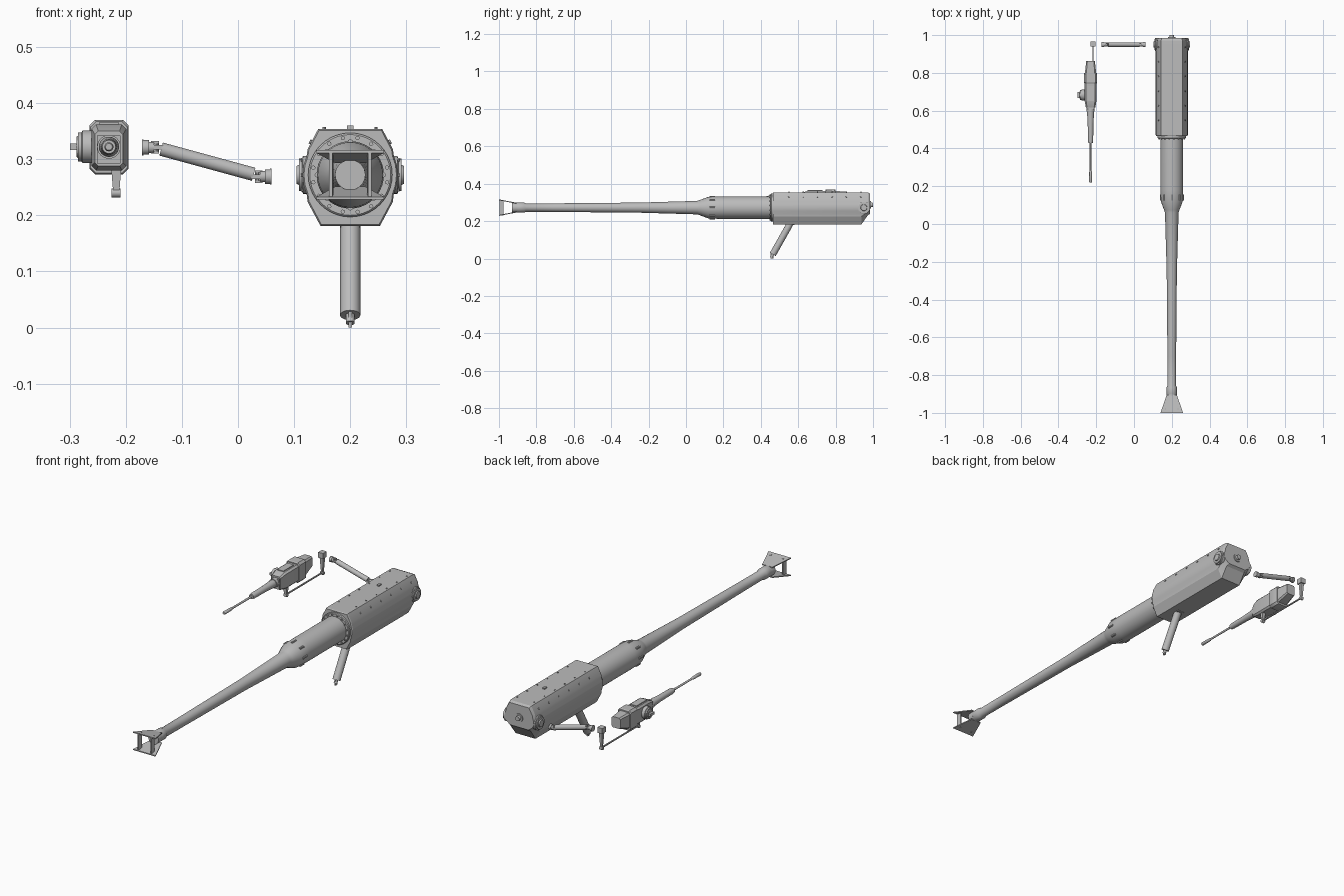
import bpy, bmesh, math
from mathutils import Vector

if "Cube" in bpy.data.objects:
    bpy.data.objects.remove(bpy.data.objects["Cube"])


def material(name, v):
    m = bpy.data.materials.new(name)
    m.diffuse_color = (v, v, v, 1)
    m.use_nodes = True
    m.node_tree.nodes["Principled BSDF"].inputs["Base Color"].default_value = m.diffuse_color
    return m


GREY = material("plain grey", 0.5)


def loft(name, rings, angle=30):
    """Skin a list of equal-length point rings and cap both ends."""
    bm = bmesh.new()
    vs = [[bm.verts.new(p) for p in r] for r in rings]
    n = len(rings[0])
    for a, b in zip(vs, vs[1:]):
        for i in range(n):
            j = (i + 1) % n
            bm.faces.new((a[i], a[j], b[j], b[i]))
    bm.faces.new(vs[0])
    bm.faces.new(vs[-1])
    bmesh.ops.recalc_face_normals(bm, faces=bm.faces)
    me = bpy.data.meshes.new(name)
    bm.to_mesh(me)
    bm.free()
    ob = bpy.data.objects.new(name, me)
    bpy.context.collection.objects.link(ob)
    me.materials.append(GREY)
    bpy.ops.object.select_all(action='DESELECT')
    ob.select_set(True)
    bpy.context.view_layer.objects.active = ob
    bpy.ops.object.shade_smooth_by_angle(angle=math.radians(angle))
    return ob


def turned(name, origin, axis, profile, seg=32):
    """Round part: profile is (distance along axis, radius)."""
    o, d = Vector(origin), Vector(axis).normalized()
    u = d.orthogonal().normalized()
    w = d.cross(u)
    ring = [2 * math.pi * i / seg for i in range(seg)]
    return loft(name, [[o + d * t + (u * math.cos(a) + w * math.sin(a)) * r for a in ring]
                       for t, r in profile])


def rod(name, p, q, r, r2=None, seg=20):
    d = Vector(q) - Vector(p)
    return turned(name, p, d, [(0, r), (d.length, r2 or r)], seg)


def box(name, c, s):
    x, y, z = c
    a, b, h = (k / 2 for k in s)
    sq = ((-a, -b), (a, -b), (a, b), (-a, b))
    return loft(name, [[(x + i, y + j, z + k) for i, j in sq] for k in (-h, h)])


CX, CZ = 0.2, 0.272
Y = (0, 1, 0)

# Main housing: flat top and bottom, rounded sides, sloped lower rear
half = [(0.053, -0.091), (0.076, -0.048)]
half += [(0.085 * math.cos(math.radians(a)), 0.085 * math.sin(math.radians(a)))
         for a in range(-24, 25, 12)]
half += [(0.076, 0.046), (0.057, 0.082)]
outline = half + [(-x, z) for x, z in reversed(half)]


def housing_ring(y, s, low):
    return [(CX + x * s, y, CZ + z * (low if z < 0 else s)) for x, z in outline]


loft("housing", [housing_ring(0.465, 0.97, 0.97), housing_ring(0.471, 1, 1),
                 housing_ring(0.937, 1, 1), housing_ring(0.972, 0.99, 0.45),
                 housing_ring(0.985, 0.92, 0.35)], 20)

# Rivets along the upper slopes, and top centre
for i in range(6):
    y = 0.55 + 0.077 * i
    for s in (-1, 1):
        n = Vector((s * 0.88, 0, 0.47))
        rod("rivet", Vector((CX + s * 0.069, y, CZ + 0.058)), Vector((CX + s * 0.069, y, CZ + 0.058)) + n * 0.004, 0.004, seg=8)
        rod("top_rivet", (CX + s * 0.046, y, 0.352), (CX + s * 0.046, y, 0.357), 0.003, seg=8)
box("top_catch", (CX, 0.79, 0.356), (0.012, 0.02, 0.008))

# Trunnion hubs at the rear sides
for s in (-1, 1):
    turned("trunnion_hub", (CX, 0.951, 0.272), (s, 0, 0),
           [(0.07, 0.034), (0.084, 0.034), (0.086, 0.029), (0.091, 0.029), (0.091, 0.018), (0.096, 0.016)], 24)
    for i in range(6):
        a = i * math.pi / 3
        p = Vector((CX + s * 0.084, 0.951 + 0.031 * math.cos(a), 0.272 + 0.031 * math.sin(a)))
        rod("hub_bolt", p, p + Vector((s * 0.004, 0, 0)), 0.003, seg=6)

# Rear knob
turned("rear_knob", (CX, 0.975, 0.287), Y, [(0, 0.02), (0.014, 0.02), (0.014, 0.012), (0.025, 0.011)], 20)

# Front flange with bolt circle
turned("front_flange", (CX, 0.453, CZ), Y, [(0, 0.072), (0.003, 0.075), (0.02, 0.075)], 40)
for i in range(16):
    a = (i + 0.5) * math.pi / 8
    x, z = CX + 0.067 * math.cos(a), CZ + 0.067 * math.sin(a)
    rod("flange_bolt", (x, 0.447, z), (x, 0.455, z), 0.004, seg=6)

# Sleeve and tapering barrel
turned("barrel", (CX, 0, CZ), Y,
       [(-0.91, 0.024), (-0.9, 0.027), (-0.865, 0.027), (-0.855, 0.022), (-0.7, 0.023), (-0.25, 0.027),
        (0.06, 0.036), (0.075, 0.041), (0.12, 0.058), (0.18, 0.06), (0.465, 0.06)], 40)
turned("muzzle_collar", (CX, -0.93, CZ), Y, [(0, 0.024), (0, 0.027), (0.03, 0.027), (0.03, 0.02)], 32)
# Raised vents around the sleeve
for i in range(8):
    a = i * math.pi / 4
    x, z = CX + 0.0585 * math.cos(a), CZ + 0.0585 * math.sin(a)
    rod("sleeve_vent", (x, 0.125, z), (x, 0.155, z), 0.005, seg=8)

# Muzzle brake: flared plates top and bottom, open sides, front posts
for s in (-1, 1):
    loft("muzzle_plate", [[(CX + x, y, CZ + s * z) for x, z in
                           ((-w, h - 0.005), (w, h - 0.005), (w, h), (-w, h))]
                          for y, w, h in ((-1.0, 0.06, 0.044), (-0.905, 0.027, 0.026))])
    loft("muzzle_post", [[(CX + s * x, y, CZ + z) for x, y in
                          ((0.032, -0.998), (0.038, -0.998), (0.036, -0.975), (0.03, -0.975))]
                         for z in (-0.041, 0.041)])

# Support strut under the housing
top, foot = Vector((CX, 0.556, 0.185)), Vector((CX, 0.464, 0.022))
rod("strut", top, foot, 0.018, seg=28)
rod("strut_pin", top + (top - foot) * 0.12, top, 0.01)
rod("strut_foot", foot, foot + (foot - top).normalized() * 0.016, 0.008)
box("foot_lug", (CX, 0.46, 0.017), (0.007, 0.014, 0.034))
box("strut_bracket", (CX, 0.562, 0.186), (0.034, 0.034, 0.016))

# Drive shaft with universal joints
SY = 0.95
a, b = Vector((-0.137, SY, 0.318)), Vector((0.028, SY, 0.273))
rod("drive_shaft", a, b, 0.012, seg=24)
for p, q, c, s in ((a, b, Vector((-0.145, SY, 0.321)), -1), (b, a, Vector((0.034, SY, 0.269)), 1)):
    turned("joint_cup", c, (s, 0, 0), [(0.005, 0.01), (0.014, 0.01), (0.014, 0.013),
                                       (0.023, 0.013), (0.023, 0.014), (0.026, 0.014)], 24)
    rod("joint_cross_upright", c - Vector((0, 0, 0.011)), c + Vector((0, 0, 0.011)), 0.004, seg=10)
    rod("joint_cross_level", c - Vector((0, 0.011, 0)), c + Vector((0, 0.011, 0)), 0.004, seg=10)
    for k in (-1, 1):
        box("cup_fork", c + Vector((s * 0.003, 0, k * 0.009)), (0.014, 0.008, 0.004))
        box("shaft_fork", c + Vector((-s * 0.003, k * 0.009, 0)), (0.016, 0.004, 0.008))

# Small gun body: chamfered sections along its length
GX, GZ = -0.23, 0.322


def body_ring(y, w, lo, hi, c):
    pts = [(w - c, lo), (w, lo + c), (w, hi - c), (w - c, hi)]
    return [(GX + x, y, z) for x, z in pts + [(-x, z) for x, z in reversed(pts)]]


loft("small_gun_body", [body_ring(*r) for r in (
    (0.617, 0.025, 0.288, 0.35, 0.006), (0.65, 0.031, 0.28, 0.362, 0.008),
    (0.79, 0.031, 0.28, 0.362, 0.008), (0.862, 0.023, 0.305, 0.357, 0.006))])
loft("body_frame", [body_ring(*r) for r in (
    (0.745, 0.033, 0.275, 0.367, 0.01), (0.75, 0.035, 0.273, 0.37, 0.01),
    (0.795, 0.035, 0.273, 0.37, 0.01), (0.80, 0.033, 0.275, 0.367, 0.01))])
box("body_top_plate", (GX, 0.69, 0.362), (0.034, 0.08, 0.008))
box("front_bezel", (GX, 0.616, 0.317), (0.042, 0.012, 0.05))

# Side dial with lug
turned("side_dial", (GX, 0.683, GZ), (-1, 0, 0),
       [(0.025, 0.029), (0.047, 0.029), (0.049, 0.026), (0.055, 0.026), (0.055, 0.02), (0.058, 0.018)], 28)
box("dial_lug", (GX - 0.063, 0.683, 0.322), (0.013, 0.03, 0.012))

# Small barrel with flared tip
turned("small_barrel", (GX, 0, GZ), Y,
       [(0.22, 0.006), (0.224, 0.008), (0.275, 0.007), (0.285, 0.0045), (0.43, 0.005), (0.43, 0.012),
        (0.445, 0.014), (0.53, 0.015), (0.58, 0.018), (0.595, 0.018), (0.595, 0.021), (0.62, 0.021)], 24)

# Elevation linkage: hanger, rod and rear lever
LX = -0.217
loft("link_hanger", [[(LX + i * w, 0.675 + j * w, z) for i, j in ((-1, -1), (1, -1), (1, 1), (-1, 1))]
                     for z, w in ((0.285, 0.009), (0.235, 0.005))])
rod("link_rod", (LX, 0.67, 0.242), (LX, 0.955, 0.242), 0.004, seg=12)
loft("rear_lever", [[(LX + i * w, 0.953 + j * w, z) for i, j in ((-1, -1), (1, -1), (1, 1), (-1, 1))]
                    for z, w in ((0.238, 0.004), (0.32, 0.009))])
box("lever_head", (LX, 0.953, 0.329), (0.026, 0.028, 0.026))
for y in (0.675, 0.953):
    rod("link_pivot", (LX - 0.008, y, 0.24), (LX + 0.008, y, 0.24), 0.008, seg=14)
